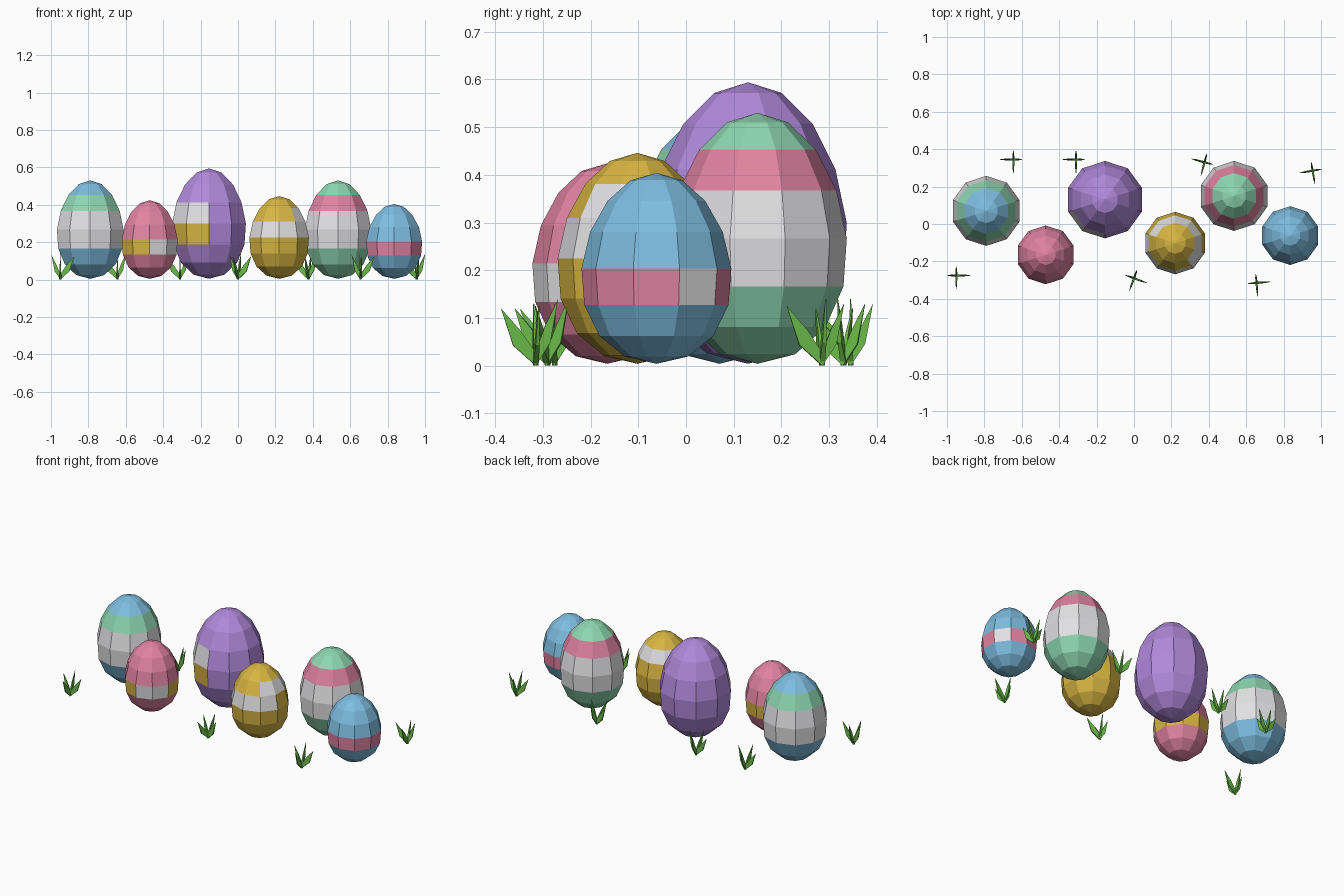
import bpy
import bmesh
from math import sin, cos, pi, radians
from mathutils import Matrix, Vector

cube = bpy.data.objects.get("Cube")
if cube:
    bpy.data.objects.remove(cube, do_unlink=True)


def make_material(name, rgb):
    linear = [(c / 255 / 12.92) if c < 11 else ((c / 255 + 0.055) / 1.055) ** 2.4 for c in rgb]
    mat = bpy.data.materials.new(name)
    mat.use_nodes = True
    mat.diffuse_color = (*linear, 1)
    mat.node_tree.nodes["Principled BSDF"].inputs["Base Color"].default_value = (*linear, 1)
    return mat


MATS = {
    "blue": make_material("sky_blue", (126, 189, 224)),
    "pink": make_material("rose_pink", (225, 131, 162)),
    "purple": make_material("lilac_purple", (177, 137, 219)),
    "yellow": make_material("golden_yellow", (216, 182, 66)),
    "mint": make_material("mint_green", (142, 215, 177)),
    "white": make_material("soft_white", (224, 224, 226)),
    "grass": make_material("grass_green", (106, 184, 72)),
}
SIDES, BANDS, BASE = 10, 8, 0.004


def finish(name, bm, colours):
    bmesh.ops.recalc_face_normals(bm, faces=bm.faces)
    mesh = bpy.data.meshes.new(name)
    bm.to_mesh(mesh)
    bm.free()
    for colour in colours:
        mesh.materials.append(MATS[colour])
    obj = bpy.data.objects.new(name, mesh)
    bpy.context.collection.objects.link(obj)
    return obj


def make_egg(name, x, y, radius, top, colours, paint):
    """Tapered low-poly sphere; paint(band, facet) gives a colour name.
    Bands count up from the bottom, facets turn anticlockwise from +x."""
    bm = bmesh.new()
    bmesh.ops.create_uvsphere(bm, u_segments=SIDES, v_segments=BANDS, radius=1)
    half = (top - BASE) / 2
    for face in bm.faces:
        c = face.calc_center_median()
        rings = [round((pi - Vector((0, 0, 1)).angle(v.co)) / pi * BANDS) for v in face.verts]
        facet = int((Vector((1, 0)).angle_signed(c.xy) * -1 % (2 * pi)) / (2 * pi) * SIDES)
        face.material_index = colours.index(paint(min(rings), facet))
    for v in bm.verts:
        taper = radius * (1 - 0.11 * v.co.z)
        v.co = Vector((v.co.x * taper, v.co.y * taper, half * v.co.z + half + BASE))
    finish(name, bm, colours).location = (x, y, 0)


# Eggs striped all the way round
def striped(main, upper, cap):
    def paint(band, facet):
        if band < 3:
            return main
        return "white" if band < 5 else upper if band == 5 else cap
    return paint


make_egg("striped_blue_egg", -0.79, 0.07, 0.187, 0.53,
         ["blue", "mint", "white"], striped("blue", "mint", "blue"))
make_egg("striped_mint_egg", 0.535, 0.15, 0.187, 0.53,
         ["mint", "pink", "white"], striped("mint", "pink", "mint"))


# Eggs with one belt, broken by a white patch
def belted(main, belt, patch):
    def paint(band, facet):
        if band != 3:
            return main
        return "white" if facet == patch else belt
    return paint


make_egg("pink_egg", -0.472, -0.165, 0.157, 0.424,
         ["pink", "yellow", "white"], belted("pink", "yellow", 8))
make_egg("blue_egg", 0.835, -0.062, 0.157, 0.404,
         ["blue", "pink", "white"], belted("blue", "pink", 1))


# Purple egg with a two-tone patch on the front
def purple_paint(band, facet):
    if facet in (6, 7) and band in (3, 4):
        return "white" if band == 4 else "yellow"
    return "purple"


make_egg("purple_egg", -0.155, 0.13, 0.207, 0.594,
         ["purple", "yellow", "white"], purple_paint)


# Yellow egg with a belt that steps up around the back
def yellow_paint(band, facet):
    belt = 4 if 5 <= facet <= 8 else 5
    return "white" if band == belt else "yellow"


make_egg("yellow_egg", 0.22, -0.102, 0.167, 0.446, ["yellow", "white"], yellow_paint)


# Grass tufts: four upright leaf blades fanning outwards
LEAF = [(0, 0), (0.65, 0.35), (1, 1), (0.42, 0.6), (0, 0.22)]


def add_blade(bm, angle, reach, height):
    turn = Matrix.Rotation(angle, 3, 'Z')
    sides = []
    for s in (-1, 1):
        ring = [bm.verts.new(turn @ Vector((u * reach, s * (0.001 + 0.005 * (1 - w)), w * height)))
                for u, w in LEAF]
        sides.append(ring)
        bm.faces.new(ring)
    a, b = sides
    for i in range(len(LEAF)):
        j = (i + 1) % len(LEAF)
        bm.faces.new((a[i], a[j], b[j], b[i]))


TUFTS = [(-0.95, -0.275, 0), (-0.645, 0.345, 270), (-0.31, 0.345, 270), (0, -0.29, -20),
         (0.377, 0.33, 255), (0.955, 0.285, 280), (0.655, -0.315, 5)]
for number, (x, y, turn) in enumerate(TUFTS, 1):
    bm = bmesh.new()
    for step, (reach, height) in enumerate([(0.075, 0.125), (0.047, 0.14),
                                            (0.047, 0.13), (0.073, 0.12)]):
        add_blade(bm, radians(turn + 90 * step), reach, height)
    finish(f"grass_tuft_{number}", bm, ["grass"]).location = (x, y, 0)
